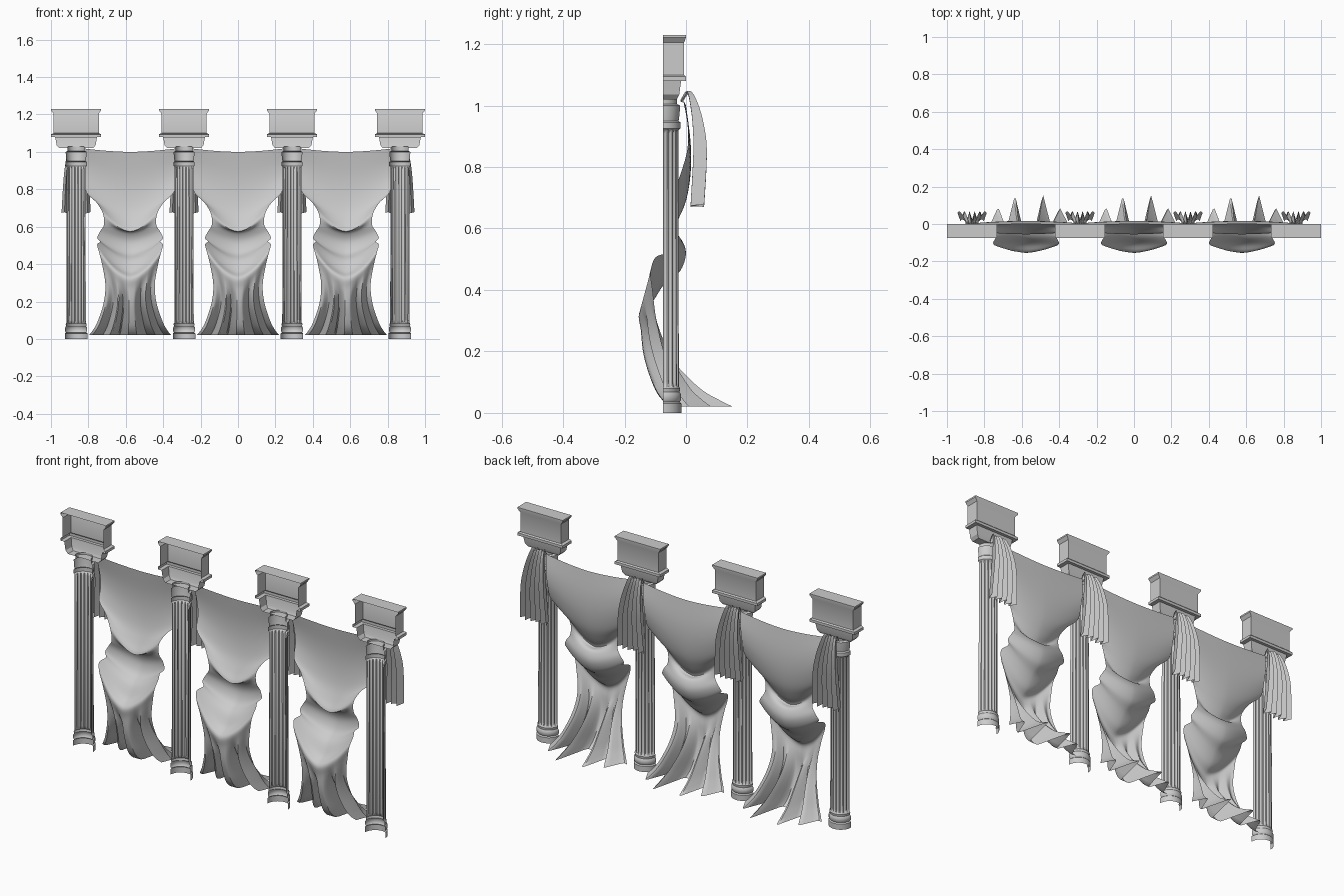
import bpy, math
from mathutils import Vector

cube = bpy.data.objects.get("Cube")
if cube:
    bpy.data.objects.remove(cube)

SPACING = 0.577
FRONT = -0.075  # open front plane of the half-shell columns

stone = bpy.data.materials.new("pale_grey")
stone.use_nodes = True
GREY = (0.6, 0.6, 0.6, 1)
stone.diffuse_color = GREY
stone.node_tree.nodes["Principled BSDF"].inputs["Base Color"].default_value = GREY


def sheet(name, rows, angle=40, caps=False):
    """Skin a list of equally long point rows; optionally cap both ends."""
    n = len(rows[0])
    verts = [p for row in rows for p in row]
    faces = [(r * n + i, r * n + i + 1, (r + 1) * n + i + 1, (r + 1) * n + i)
             for r in range(len(rows) - 1) for i in range(n - 1)]
    if caps:
        last = len(verts) - n
        faces += [tuple(reversed(range(n))), tuple(range(last, last + n))]
    mesh = bpy.data.meshes.new(name)
    mesh.from_pydata(verts, [], faces)
    mesh.materials.append(stone)
    obj = bpy.data.objects.new(name, mesh)
    bpy.context.collection.objects.link(obj)
    bpy.ops.object.select_all(action="DESELECT")
    obj.select_set(True)
    bpy.context.view_layer.objects.active = obj
    bpy.ops.object.shade_smooth_by_angle(angle=math.radians(angle))
    return obj


def repeat(obj, offsets):
    """Place linked copies of a part along x."""
    obj.location.x = offsets[0]
    for x in offsets[1:]:
        twin = obj.copy()
        bpy.context.collection.objects.link(twin)
        twin.location.x = x


def smooth_rows(keys, steps):
    """Catmull-Rom interpolation between key rows of any length."""
    keys = [Vector(k) for k in keys]
    out = []
    for i in range(len(keys) - 1):
        a, b = keys[max(i - 1, 0)], keys[i]
        c, d = keys[i + 1], keys[min(i + 2, len(keys) - 1)]
        for k in range(steps):
            t = k / steps
            out.append(b + (c - a) * (t / 2)
                       + (a * 2 - b * 5 + c * 4 - d) * (t * t / 2)
                       + (b * 3 - a - c * 3 + d) * (t ** 3 / 2))
    return out + [keys[-1]]


# Half columns: (radius, height, flute depth)
COLUMN = [(.06, 0, 0), (.06, .03, 0), (.054, .035, 0), (.059, .042, 0), (.059, .06, 0),
          (.054, .068, 0), (.056, .08, 0), (.052, .085, 0), (.052, .1, .007),
          (.05, .91, .007), (.05, .92, 0), (.057, .925, 0), (.057, .945, 0),
          (.051, .95, 0), (.054, .97, 0), (.056, 1, 0), (.046, 1.005, 0), (.046, 1.03, 0)]
SEGMENTS = 36
column_rows = []
for radius, z, flute in COLUMN:
    row = []
    for i in range(SEGMENTS + 1):
        a = math.pi * i / SEGMENTS
        r = radius - (flute if i % 4 in (1, 2) else 0)
        row.append((r * math.cos(a), FRONT + r * math.sin(a), z))
    column_rows.append(row)
posts = [(i - 1.5) * SPACING for i in range(4)]
repeat(sheet("fluted_half_column", column_rows), posts)

# Moulded blocks above the columns, open at the front: (half width, back, height)
BLOCK = [(.09, -.03, 1.02), (.104, -.022, 1.035), (.112, -.016, 1.08), (.134, 0, 1.08),
         (.134, 0, 1.094), (.121, -.006, 1.1), (.121, -.006, 1.205),
         (.134, 0, 1.222), (.134, 0, 1.23)]
block_rows = [[(w, FRONT, z), (w, y, z), (-w, y, z), (-w, FRONT, z)] for w, y, z in BLOCK]
repeat(sheet("entablature_block", block_rows, 25, True), posts)

# Draped curtain rows: half width, edge z, centre z, edge y, centre y, fold depth
CURTAIN = [
    (.26, 1.02, 1, -.01, 0, 0), (.25, .94, .88, .005, .015, 0),
    (.24, .86, .78, .005, .015, 0), (.235, .785, .69, -.015, 0, 0),
    (.18, .73, .62, -.035, -.03, 0), (.145, .67, .575, -.05, -.055, 0),
    (.14, .61, .57, -.045, -.02, 0), (.16, .575, .52, -.04, 0, 0),
    (.176, .54, .46, -.05, -.02, 0), (.16, .52, .42, -.065, -.07, 0),
    (.176, .505, .36, -.1, -.11, 0), (.165, .46, .325, -.115, -.152, 0),
    (.15, .4, .27, -.11, -.147, .01), (.132, .29, .2, -.1, -.14, .05),
    (.142, .19, .14, -.08, -.125, .09), (.175, .09, .075, -.05, -.1, .14),
    (.2, .045, .04, -.03, -.075, .18), (.22, .02, .02, -.01, -.05, .2)]
# Pleats of the trailing hem: position across, height
PLEATS = [(-.68, .6), (-.27, 1), (.41, 1), (.82, .55)]
HALF = 24
curtain_rows = []
for w, z_edge, z_mid, y_edge, y_mid, fold in smooth_rows(CURTAIN, 4):
    row = []
    for i in range(-HALF, HALF + 1):
        s = i / HALF
        sag = 1 - abs(s) ** 1.7
        pleat = max(h * max(0, 1 - abs(s - c) / .22) for c, h in PLEATS)
        row.append((w * s, y_edge + (y_mid - y_edge) * sag + fold * pleat,
                    z_edge + (z_mid - z_edge) * sag))
    curtain_rows.append(row)
repeat(sheet("draped_curtain", curtain_rows, 50), [-SPACING, 0, SPACING])

# Pleated scarf tails behind the columns: half width, z, y, pleat depth
SCARF = [(.035, 1.01, -.015, .003), (.035, 1.04, .008, .005), (.045, 1, .026, .012),
         (.058, .93, .04, .018), (.068, .84, .046, .022), (.078, .67, .037, .022)]
scarf_rows = [[(w * i / 5, y + (fold if i % 2 else -fold), z + .004 * (i % 3)) for i in range(-5, 6)]
              for w, z, y, fold in smooth_rows(SCARF, 4)]
repeat(sheet("scarf_tail", scarf_rows, 35), posts)
